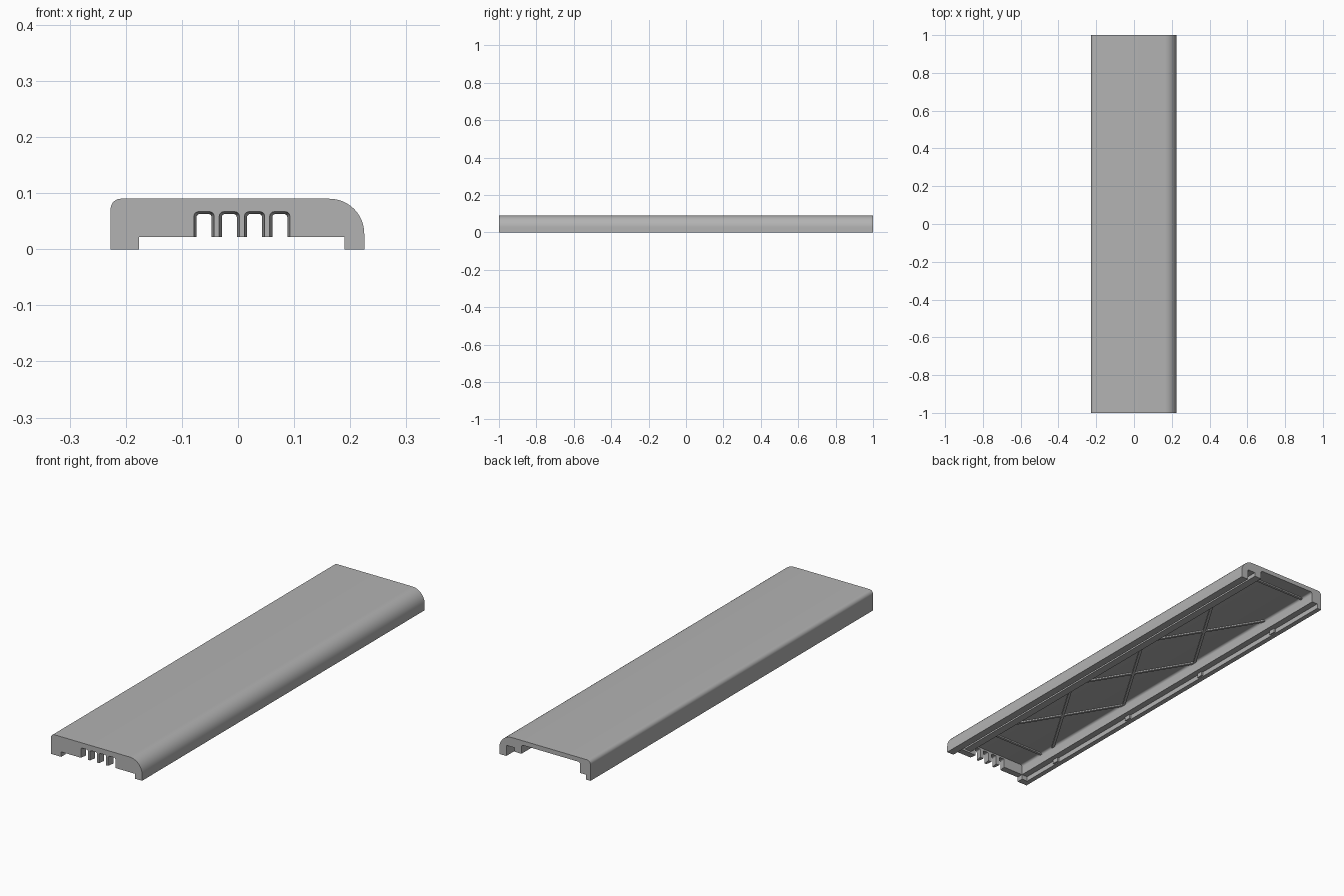
import bpy
import bmesh
from math import sin, cos, pi, atan2, hypot

default = bpy.data.objects.get("Cube")
if default:
    bpy.data.objects.remove(default)

grey = bpy.data.materials.new("plain_grey")
grey.use_nodes = True
colour = (0.45, 0.45, 0.45, 1)
grey.diffuse_color = colour
grey.node_tree.nodes["Principled BSDF"].inputs["Base Color"].default_value = colour

BACK_WALL_X, RAIL_X = -0.176, 0.115
CEILING = 0.07


def arc(cx, cz, r, start, end, steps):
    """Points on an arc in the xz plane."""
    angles = [start + (end - start) * i / steps for i in range(steps + 1)]
    return [(cx + r * cos(a), cz + r * sin(a)) for a in angles]


def loft(name, front, back, y0, y1):
    """Solid between two matching outlines in the xz plane."""
    bm = bmesh.new()
    a = [bm.verts.new((x, y0, z)) for x, z in front]
    b = [bm.verts.new((x, y1, z)) for x, z in back]
    bm.faces.new(a)
    bm.faces.new(b)
    for i in range(len(a)):
        j = (i + 1) % len(a)
        bm.faces.new((a[i], a[j], b[j], b[i]))
    bmesh.ops.recalc_face_normals(bm, faces=bm.faces)
    mesh = bpy.data.meshes.new(name)
    bm.to_mesh(mesh)
    bm.free()
    mesh.materials.append(grey)
    obj = bpy.data.objects.new(name, mesh)
    bpy.context.collection.objects.link(obj)
    return obj


def box(name, centre, size, turn=0):
    sx, sz = size[0] / 2, size[2] / 2
    outline = [(-sx, -sz), (sx, -sz), (sx, sz), (-sx, sz)]
    obj = loft(name, outline, outline, -size[1] / 2, size[1] / 2)
    obj.location = centre
    obj.rotation_euler.z = turn
    return obj


def activate(obj):
    bpy.ops.object.select_all(action="DESELECT")
    obj.select_set(True)
    bpy.context.view_layer.objects.active = obj


def cut(target, cutter):
    cutter.hide_render = True
    mod = target.modifiers.new("cut", "BOOLEAN")
    mod.operation, mod.solver, mod.object = "DIFFERENCE", "EXACT", cutter
    activate(target)
    bpy.ops.object.modifier_apply(modifier=mod.name)
    bpy.data.objects.remove(cutter)


def slot_outline(cx, half, top, r):
    left = arc(cx - half + r, top - r, r, pi, pi / 2, 5)
    right = arc(cx + half - r, top - r, r, pi / 2, 0, 5)
    return [(cx - half, 0.01)] + left + right + [(cx + half, 0.01)]


# Cover: rounded outer section with a shallow opening underneath
outer = [(-0.227, 0)]
outer += arc(-0.209, 0.072, 0.018, pi, pi / 2, 8)
outer += arc(0.163, 0.028, 0.062, pi / 2, 0, 16)
outer += [(0.225, 0), (0.19, 0), (0.19, 0.022), (BACK_WALL_X, 0.022), (BACK_WALL_X, 0)]
cover = loft("cover", outer, outer, -1, 1)

# Hollow interior, closed at the front and open at the back
hollow = [(-0.205, -0.01), (-0.205, 0.022), (BACK_WALL_X, 0.022)]
hollow += arc(BACK_WALL_X + 0.01, CEILING - 0.01, 0.01, pi, pi / 2, 4)
hollow += arc(RAIL_X - 0.01, CEILING - 0.01, 0.01, pi / 2, 0, 4)
hollow += [(RAIL_X, 0.03), (0.15, 0.03), (0.15, 0.048), (0.19, 0.048), (0.19, -0.01)]
cut(cover, loft("hollow_cutter", hollow, hollow, -0.97, 1.05))

# Four tapered cable slots in the front wall
for i in range(4):
    cx = -0.0605 + 0.045 * i
    wide = slot_outline(cx, 0.018, 0.067, 0.008)
    narrow = slot_outline(cx, 0.0125, 0.062, 0.005)
    cut(cover, loft("slot_cutter", wide, narrow, -1.0005, -0.965))

activate(cover)
bpy.ops.object.shade_smooth_by_angle(angle=pi / 6)

# Crossed stiffening ribs below the ceiling
mid_x = (BACK_WALL_X + RAIL_X) / 2
width = RAIL_X - BACK_WALL_X
pitch = 0.48
for i in range(3):
    for side in (-1, 1):
        box("cross_rib", (mid_x, -0.52 + pitch * i, CEILING), (hypot(width, pitch), 0.012, 0.012),
            side * atan2(pitch, width))

# Straight ribs near both ends
for y in (-0.84, 0.93):
    box("end_rib", (mid_x, y, CEILING), (width, 0.012, 0.012))

# Small clips along the thin lower lip
for i in range(4):
    box("lip_clip", (-0.203, -0.77 + 0.49 * i, 0.013), (0.012, 0.03, 0.02))
